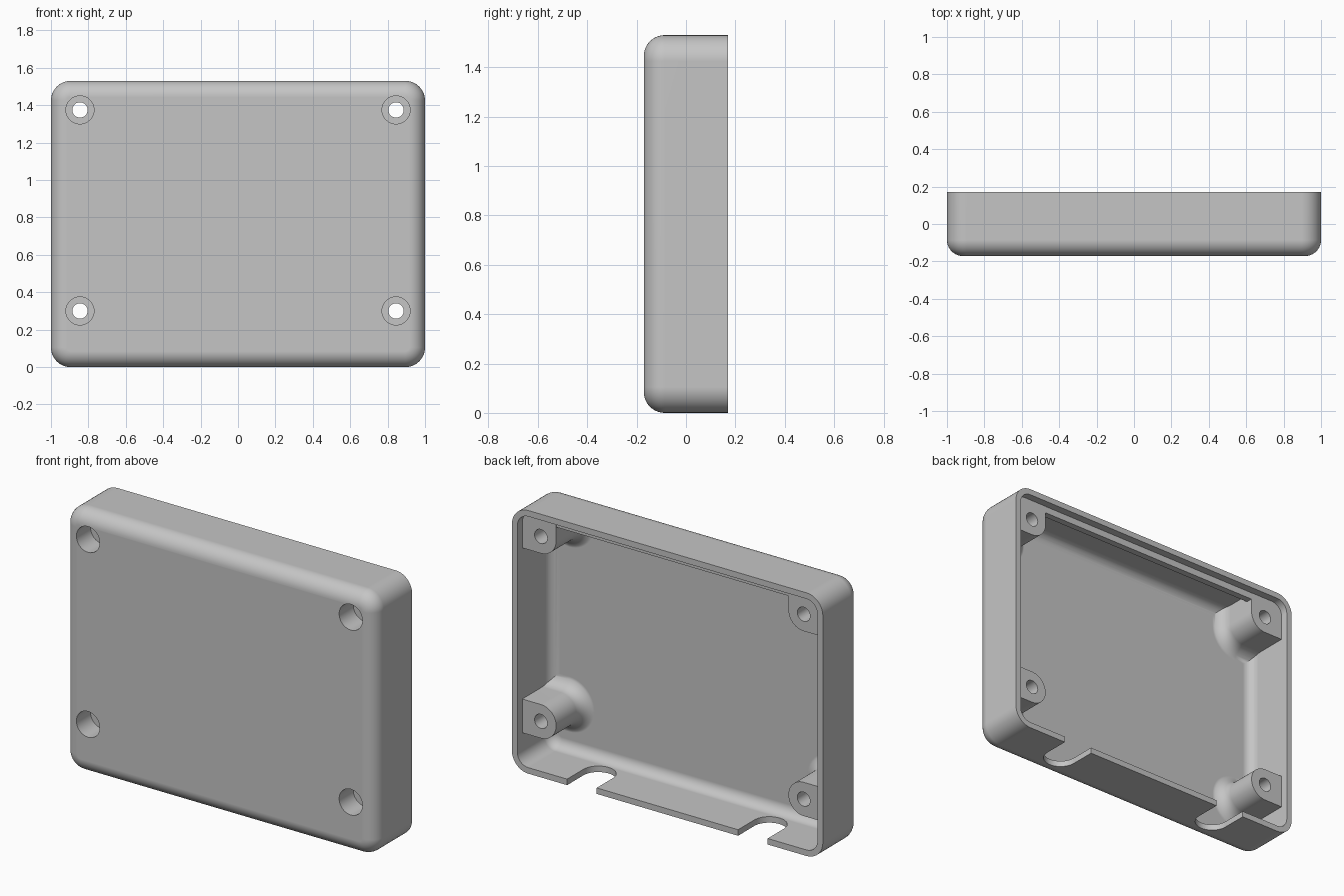
import bpy, bmesh
from math import sin, cos, pi, radians

cube = bpy.data.objects.get("Cube")
if cube:
    bpy.data.objects.remove(cube, do_unlink=True)

WIDE, DEEP, TALL = 1.0, 0.171, 1.53      # half width, half depth, height
WALL, CORNER, ROUND = 0.035, 0.105, 0.085
FLOOR = -DEEP + WALL                     # inside of the front panel
BOSS_END = DEEP - 0.045
BOSS_R, FLARE = 0.098, 0.08
HOLE_X, HOLE_LOW, HOLE_HIGH = 0.845, 0.30, 1.375

grey = bpy.data.materials.new("plain grey")
grey.use_nodes = True
grey.diffuse_color = (0.56, 0.56, 0.56, 1)
grey.node_tree.nodes["Principled BSDF"].inputs["Base Color"].default_value = grey.diffuse_color


def loft(name, rings):
    """Closed solid through rings of equal point count."""
    bm = bmesh.new()
    loops = [[bm.verts.new(p) for p in ring] for ring in rings]
    for a, b in zip(loops, loops[1:]):
        for i in range(len(a)):
            j = (i + 1) % len(a)
            bm.faces.new((a[i], a[j], b[j], b[i]))
    bm.faces.new(loops[0])
    bm.faces.new(loops[-1])
    bmesh.ops.recalc_face_normals(bm, faces=bm.faces)
    mesh = bpy.data.meshes.new(name)
    bm.to_mesh(mesh)
    bm.free()
    mesh.materials.append(grey)
    obj = bpy.data.objects.new(name, mesh)
    bpy.context.collection.objects.link(obj)
    return obj


def combine(target, tool, operation):
    """Apply a boolean and drop the tool object."""
    bpy.ops.object.select_all(action='DESELECT')
    bpy.context.view_layer.objects.active = target
    target.select_set(True)
    mod = target.modifiers.new("combine", 'BOOLEAN')
    mod.operation, mod.object, mod.solver = operation, tool, 'EXACT'
    bpy.ops.object.modifier_apply(modifier=mod.name)
    bpy.data.objects.remove(tool, do_unlink=True)


def arc(cx, cy, r, start, end, n):
    return [(cx + r * cos(start + (end - start) * i / n),
             cy + r * sin(start + (end - start) * i / n)) for i in range(n + 1)]


def rounded_ring(inset, y):
    r = CORNER - inset
    x, z = WIDE - CORNER, TALL / 2 - CORNER
    pts = []
    for k, (sx, sz) in enumerate([(1, 1), (-1, 1), (-1, -1), (1, -1)]):
        pts += arc(sx * x, TALL / 2 + sz * z, r, k * pi / 2, (k + 1) * pi / 2, 10)
    return [(px, y, pz) for px, pz in pts]


def tray_rings(inset, front, back, radius, steps=10):
    """Rounded box from its front face to a square back edge."""
    rings = []
    for i in range(steps + 1):
        t = i / steps * pi / 2
        rings.append(rounded_ring(inset + radius * (1 - sin(t)),
                                  front + radius * (1 - cos(t))))
    return rings + [rounded_ring(inset, back)]


# Hollow shell: outside surface, rim, then inside surface
outer = tray_rings(0, -DEEP, DEEP, ROUND)
inner = tray_rings(WALL, FLOOR, DEEP, 0.06)
shell = loft("enclosure_shell", outer + inner[::-1])


def boss_ring(side, z, grow, y, upper):
    """Boss outline joined to the side wall, or to the top corner."""
    r = BOSS_R + grow
    wall, top = WIDE - 0.012, TALL - 0.012
    if upper:
        pts = [(wall, top), (HOLE_X - r, top)]
        pts += arc(HOLE_X, z, r, pi, pi * 1.5, 12)
    else:
        pts = [(wall, z + r)] + arc(HOLE_X, z, r, pi / 2, pi * 1.5, 24)
    pts.append((wall, z - r))
    return [(side * x, y, pz) for x, pz in pts]


# Screw bosses with flared feet, trimmed to stay inside the walls
for side in (1, -1):
    for z, upper in ((HOLE_LOW, False), (HOLE_HIGH, True)):
        rings = [boss_ring(side, z, FLARE, FLOOR - 0.015, upper)]
        for i in range(9):
            t = i / 8 * pi / 2
            rings.append(boss_ring(side, z, FLARE * (1 - sin(t)),
                                   FLOOR - 0.002 + FLARE * (1 - cos(t)), upper))
        rings.append(boss_ring(side, z, 0, BOSS_END, upper))
        boss = loft("screw_boss", rings)
        envelope = loft("envelope", tray_rings(0.015, 0.015 - DEEP, DEEP, 0.07))
        combine(boss, envelope, 'INTERSECT')
        combine(shell, boss, 'UNION')

# Narrow ledge under the top wall
low, high = TALL - WALL - 0.04, TALL - 0.015
ledge = loft("top_ledge", [[(x, y, z) for x, z in
             ((-0.77, low), (0.77, low), (0.77, high), (-0.77, high))]
             for y in (BOSS_END - 0.04, BOSS_END - 0.001)])
combine(shell, ledge, 'UNION')

# Screw holes with wide recesses at the front
for side in (1, -1):
    for z in (HOLE_LOW, HOLE_HIGH):
        for r, back in ((0.075, -DEEP + 0.13), (0.041, DEEP + 0.1)):
            circle = arc(side * HOLE_X, z, r, 0, 2 * pi, 32)[:-1]
            cutter = loft("hole_cutter", [[(x, y, pz) for x, pz in circle]
                                          for y in (-DEEP - 0.1, back)])
            combine(shell, cutter, 'DIFFERENCE')

# Round-ended slots in the bottom wall, open at the back
for side in (1, -1):
    r = 0.095
    outline = [(side * 0.55 + r, DEEP + 0.1), (side * 0.55 - r, DEEP + 0.1)]
    outline += arc(side * 0.55, DEEP - 0.15, r, pi, 2 * pi, 20)
    cutter = loft("slot_cutter", [[(x, y, z) for x, y in outline]
                                  for z in (-0.1, 0.09)])
    combine(shell, cutter, 'DIFFERENCE')

# Smooth shading with sharp rims
bpy.ops.object.select_all(action='DESELECT')
shell.select_set(True)
bpy.context.view_layer.objects.active = shell
bpy.ops.object.shade_smooth_by_angle(angle=radians(32))
normals = shell.modifiers.new("even_normals", 'WEIGHTED_NORMAL')
normals.keep_sharp = True
